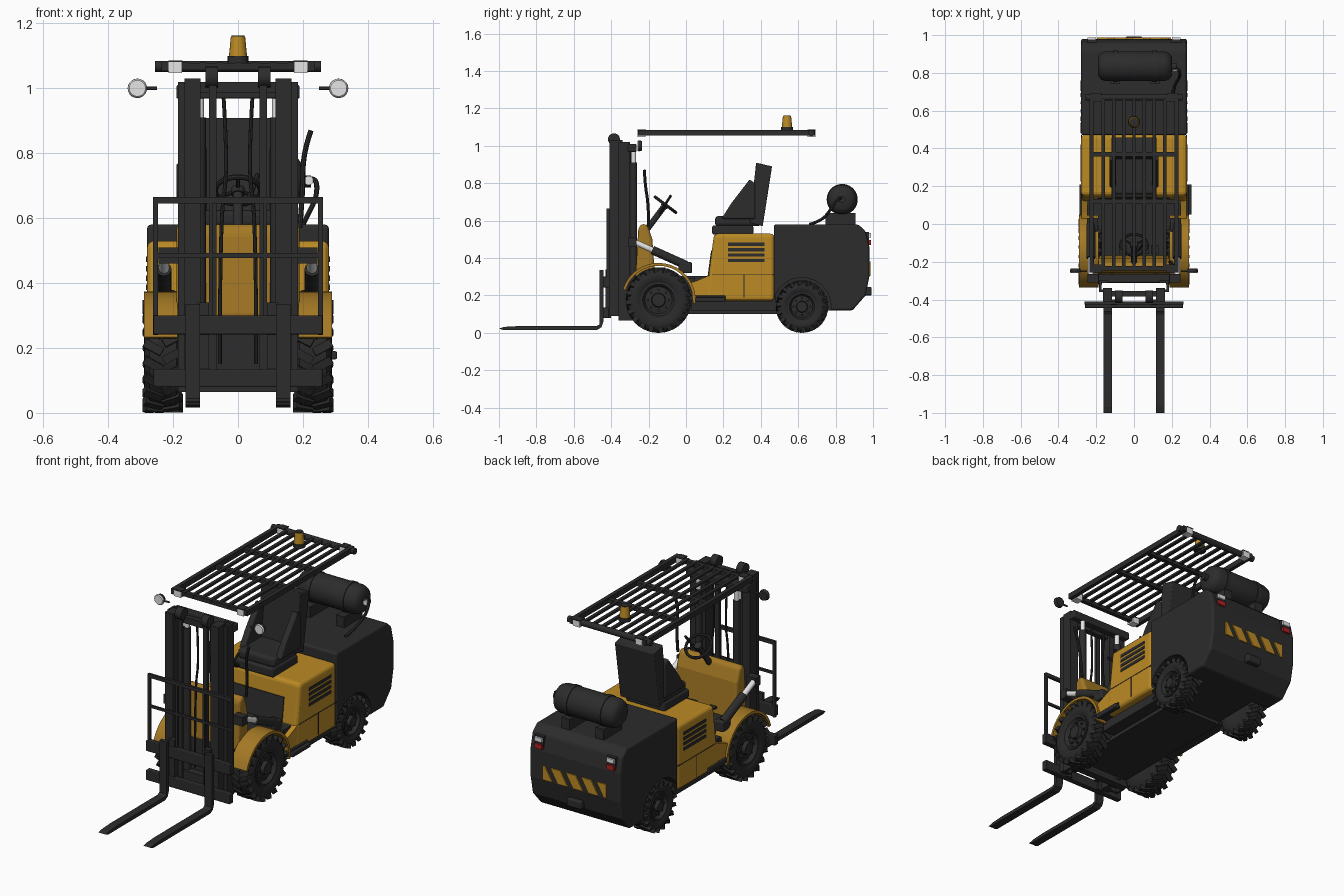
import bpy, bmesh, math
from mathutils import Matrix, Vector

if "Cube" in bpy.data.objects:
    bpy.data.objects.remove(bpy.data.objects["Cube"])


def material(name, r, g, b):
    m = bpy.data.materials.new(name)
    m.use_nodes = True
    m.diffuse_color = (r, g, b, 1)
    m.node_tree.nodes["Principled BSDF"].inputs["Base Color"].default_value = (r, g, b, 1)
    return m


DARK = material("dark grey", 0.025, 0.025, 0.025)
RUBBER = material("tyre black", 0.022, 0.022, 0.022)
YELLOW = material("yellow", 0.5, 0.255, 0.018)
OCHRE = material("ochre yellow", 0.37, 0.19, 0.018)
WHITE = material("white", 0.78, 0.78, 0.78)
RED = material("red", 0.42, 0.015, 0.015)


def finish(name, bm, mat, mirror=False, bevel=0, smooth=False):
    bmesh.ops.recalc_face_normals(bm, faces=bm.faces)
    me = bpy.data.meshes.new(name)
    bm.to_mesh(me)
    bm.free()
    ob = bpy.data.objects.new(name, me)
    bpy.context.collection.objects.link(ob)
    me.materials.append(mat)
    if bevel:
        mod = ob.modifiers.new("bevel", 'BEVEL')
        mod.width, mod.segments, mod.limit_method = bevel, 3, 'ANGLE'
    if mirror:
        ob.modifiers.new("mirror", 'MIRROR')
    if smooth:
        bpy.ops.object.select_all(action='DESELECT')
        ob.select_set(True)
        bpy.context.view_layer.objects.active = ob
        bpy.ops.object.shade_smooth_by_angle(angle=math.radians(40))
    return ob


def box(name, x, y, z, mat, **kw):
    bm = bmesh.new()
    lo, hi = Vector((x[0], y[0], z[0])), Vector((x[1], y[1], z[1]))
    size = hi - lo
    bmesh.ops.create_cube(bm, size=1, matrix=Matrix.Translation((lo + hi) / 2) @ Matrix.Diagonal((*size, 1)))
    return finish(name, bm, mat, **kw)


def prism(name, pts, span, mat, axis='x', **kw):
    """Extrude a (y, z) outline along x, or an (x, z) outline along y."""
    bm = bmesh.new()
    put = (lambda a, p: (a, p[0], p[1])) if axis == 'x' else (lambda a, p: (p[0], a, p[1]))
    face = bm.faces.new([bm.verts.new(put(span[0], p)) for p in pts])
    ext = bmesh.ops.extrude_face_region(bm, geom=[face])
    move = Vector(put(span[1] - span[0], (0, 0)))
    bmesh.ops.translate(bm, vec=move, verts=[v for v in ext["geom"] if isinstance(v, bmesh.types.BMVert)])
    return finish(name, bm, mat, **kw)


def rod(name, a, b, r, mat, r2=None, segs=20, **kw):
    a, b = Vector(a), Vector(b)
    d = b - a
    bm = bmesh.new()
    m = Matrix.Translation((a + b) / 2) @ d.to_track_quat('Z', 'Y').to_matrix().to_4x4()
    bmesh.ops.create_cone(bm, cap_ends=True, segments=segs, radius1=r, radius2=r if r2 is None else r2,
                          depth=d.length, matrix=m)
    return finish(name, bm, mat, smooth=True, **kw)


def lathe(name, profile, cy, cz, mat, steps=40, **kw):
    """Spin an (x, radius) profile about an axis parallel to x."""
    bm = bmesh.new()
    vs = [bm.verts.new((x, cy, cz + r)) for x, r in profile]
    es = [bm.edges.new(p) for p in zip(vs, vs[1:])]
    bmesh.ops.spin(bm, geom=vs + es, cent=(0, cy, cz), axis=(1, 0, 0), angle=math.tau, steps=steps)
    bmesh.ops.remove_doubles(bm, verts=bm.verts, dist=1e-5)
    return finish(name, bm, mat, smooth=True, **kw)


def tube(name, pts, r, mat, **kw):
    cu = bpy.data.curves.new(name, 'CURVE')
    cu.dimensions, cu.bevel_depth, cu.bevel_resolution, cu.use_fill_caps = '3D', r, 2, True
    sp = cu.splines.new('NURBS')
    sp.points.add(len(pts) - 1)
    for p, co in zip(sp.points, pts):
        p.co = (*co, 1)
    sp.use_endpoint_u, sp.order_u = True, 3
    tmp = bpy.data.objects.new(name, cu)
    bm = bmesh.new()
    bm.from_mesh(tmp.to_mesh())
    bpy.data.objects.remove(tmp)
    return finish(name, bm, mat, smooth=True, **kw)


# Wheels: carcass, chevron lugs, rim, hub and bolts
def wheel(tag, y, R, x0, x1, lugs):
    c, rim, w = R - 0.009, R * 0.55, x1 - x0
    lathe(tag + "_tyres", [(x0, rim), (x0, c - 0.02), (x0 + 0.015, c), (x1 - 0.015, c), (x1, c - 0.02),
                           (x1 + 0.002, rim + 0.02), (x1 - 0.01, rim)], y, R, RUBBER, mirror=True)
    bm = bmesh.new()
    for k in range(2 * lugs):
        s = 1 if k % 2 else -1
        m = (Matrix.Translation(((x0 + x1) / 2, y, R)) @ Matrix.Rotation(math.pi * k / lugs, 4, 'X')
             @ Matrix.Translation((s * w * 0.26, 0, R - 0.014)) @ Matrix.Rotation(s * 0.5, 4, 'Z')
             @ Matrix.Diagonal((w * 0.54, R * 0.15, 0.026, 1)))
        bmesh.ops.create_cube(bm, size=1, matrix=m)
    finish(tag + "_tread_lugs", bm, RUBBER, mirror=True)
    lathe(tag + "_rims", [(x0, 0), (x0, rim), (x1 - 0.004, rim), (x1 - 0.004, rim * 0.88), (x1 - 0.025, rim * 0.75),
                          (x1 - 0.02, rim * 0.4), (x1, rim * 0.36), (x1, 0)], y, R, DARK, mirror=True)
    for k in range(8):
        t = math.tau * k / 8
        p = (y + rim * 0.58 * math.cos(t), R + rim * 0.58 * math.sin(t))
        rod(tag + "_wheel_bolt", (x1 - 0.03, *p), (x1 - 0.012, *p), 0.007, DARK, segs=6, mirror=True)


wheel("front", -0.147, 0.175, 0.175, 0.288, 20)
wheel("rear", 0.62, 0.14, 0.175, 0.278, 18)

# Chassis, hood and counterweight
box("chassis", (-0.165, 0.165), (-0.265, 0.5), (0.1, 0.3), DARK)
box("underbody", (-0.235, 0.235), (0.03, 0.48), (0.12, 0.2), DARK)
hood = prism("hood", [(0.1, 0.17), (0.12, 0.3), (0.15, 0.53), (0.472, 0.53), (0.472, 0.17)], (-0.28, 0.28),
             YELLOW, bevel=0.02)
prism("hood_front_panel", [(0.115, 0.3), (0.134, 0.44), (0.142, 0.44), (0.125, 0.3)], (-0.19, 0.19), DARK)
prism("side_sills", [(0.03, 0.19), (0.03, 0.27), (0.06, 0.28), (0.13, 0.31), (0.13, 0.19)], (0.165, 0.278),
      YELLOW, mirror=True)
weight = prism("counterweight", [(0.47, 0.12), (0.47, 0.58), (0.92, 0.58), (0.96, 0.545), (0.98, 0.46), (0.98, 0.3),
                                 (0.96, 0.2), (0.89, 0.12)], (-0.28, 0.28), DARK, bevel=0.012)
arch = rod("arch_cutter", (0.165, 0.62, 0.14), (0.4, 0.62, 0.14), 0.155, DARK, segs=48, mirror=True)
arch.hide_render = True
for ob in (hood, weight):
    mod = ob.modifiers.new("arch", 'BOOLEAN')
    mod.operation, mod.solver, mod.object = 'DIFFERENCE', 'EXACT', arch
    bpy.context.view_layer.objects.active = ob
    for name in [m.name for m in ob.modifiers]:
        bpy.ops.object.modifier_apply(modifier=name)
bpy.data.objects.remove(arch)
for k in range(4):
    z = 0.378 + 0.029 * k
    box("hood_vent", (0.276, 0.283), (0.225, 0.42), (z, z + 0.017), DARK, mirror=True)
box("hood_seam", (0.276, 0.2815), (0.14, 0.47), (0.308, 0.312), DARK, mirror=True)
box("hood_door_seam", (0.276, 0.2815), (0.308, 0.312), (0.19, 0.31), DARK, mirror=True)
box("steps", (0.2, 0.288), (0.02, 0.21), (0.172, 0.2), DARK, mirror=True, bevel=0.004)
box("side_step", (0.28, 0.305), (0.05, 0.21), (0.165, 0.19), DARK, bevel=0.005)

# Rear details
for k in range(5):
    c = 0.095 * (k - 2)
    outline = [(c - 0.053, 0.305), (c + 0.008, 0.305), (c + 0.053, 0.382), (c - 0.008, 0.382)]
    prism("hazard_stripe", [(max(-0.195, min(0.195, x)), z) for x, z in outline], (0.979, 0.987), YELLOW, axis='y')
box("tail_lamp_housings", (0.195, 0.25), (0.95, 0.978), (0.465, 0.54), DARK, mirror=True)
box("reverse_lamps", (0.2, 0.245), (0.96, 0.988), (0.51, 0.533), WHITE, mirror=True)
box("brake_lamps", (0.2, 0.245), (0.96, 0.988), (0.47, 0.497), RED, mirror=True)
box("tow_hitch", (-0.045, 0.045), (0.95, 0.992), (0.2, 0.245), DARK, bevel=0.008)

# Front fenders
arc = [math.radians(-5 + 168 * k / 18) for k in range(19)]
ring = [(r, t) for r, ts in ((0.199, arc), (0.184, arc[::-1])) for t in ts]
prism("front_fenders", [(-0.147 + r * math.cos(t), 0.175 + r * math.sin(t)) for r, t in ring], (0.187, 0.29),
      OCHRE, mirror=True, smooth=True)

# Cowl, steering and levers
prism("cowl", [(-0.27, 0.29), (-0.255, 0.56), (-0.235, 0.585), (-0.205, 0.575), (-0.18, 0.5), (-0.165, 0.29)],
      (-0.19, 0.19), OCHRE, bevel=0.025)
hub, up = Vector((0, -0.11, 0.685)), Vector((0, 0.6, 0.8))
rod("steering_column", hub - up * 0.16, hub, 0.016, DARK)
rod("steering_hub", hub - up * 0.015, hub + up * 0.008, 0.02, DARK)
side = Vector((0, 0.8, -0.6))
loop = [hub + 0.07 * (Vector((math.cos(t), 0, 0)) + side * math.sin(t)) for t in
        [math.tau * k / 24 for k in range(25)]]
tube("steering_rim", loop, 0.008, DARK)
for p in loop[2:24:8]:
    rod("steering_spoke", hub, p, 0.006, DARK, segs=8)
tube("drive_lever", [(0.02, -0.14, 0.64), (0.05, -0.11, 0.69), (0.06, -0.08, 0.735)], 0.007, DARK)
tube("grab_lever", [(0.19, -0.2, 0.57), (0.2, -0.2, 0.68), (0.2, -0.22, 0.8), (0.225, -0.222, 0.87)], 0.008, DARK)
box("floor_plate", (-0.19, 0.19), (-0.19, 0.13), (0.29, 0.305), DARK)
box("entry_mats", (0.165, 0.25), (0.045, 0.125), (0.27, 0.305), DARK, mirror=True)
for x in (-0.06, 0.06, 0.11):
    box("pedal", (x - 0.02, x + 0.02), (-0.16, -0.11), (0.34, 0.35), DARK)

# Seat
box("seat_base", (-0.12, 0.12), (0.14, 0.36), (0.525, 0.575), DARK, bevel=0.01)
box("seat_cushion", (-0.115, 0.115), (0.155, 0.4), (0.57, 0.625), DARK, bevel=0.018)
prism("seat_back", [(0.34, 0.59), (0.375, 0.91), (0.46, 0.89), (0.41, 0.57)], (-0.12, 0.12), DARK, bevel=0.005)
prism("seat_side_supports", [(0.19, 0.61), (0.24, 0.69), (0.34, 0.82), (0.37, 0.8), (0.37, 0.61)], (0.095, 0.13),
      DARK, mirror=True, bevel=0.008)

# Gas tank
lathe("gas_tank", [(-0.19, 0), (-0.19, 0.05), (-0.175, 0.07), (-0.15, 0.079), (0.16, 0.079), (0.185, 0.07),
                   (0.2, 0.05), (0.2, 0)], 0.835, 0.713, DARK)
for x in (-0.1, 0.11):
    box("tank_cradle", (x - 0.025, x + 0.025), (0.745, 0.905), (0.575, 0.64), DARK)
    lathe("tank_strap", [(x - 0.012, 0.078), (x - 0.012, 0.083), (x + 0.012, 0.083), (x + 0.012, 0.078)],
          0.835, 0.713, DARK)
rod("tank_valve", (0.2, 0.835, 0.713), (0.225, 0.835, 0.713), 0.018, DARK)
rod("tank_gauge", (0.218, 0.81, 0.716), (0.218, 0.818, 0.716), 0.014, WHITE)
tube("gas_hose", [(0.2, 0.66, 0.58), (0.21, 0.73, 0.6), (0.245, 0.78, 0.67), (0.24, 0.82, 0.73), (0.215, 0.83, 0.715)],
     0.008, DARK)

# Mast
box("outer_mast_channels", (0.172, 0.185), (-0.36, -0.3), (0.065, 1.02), DARK, mirror=True)
for y in (-0.36, -0.312):
    box("outer_mast_flanges", (0.135, 0.185), (y, y + 0.012), (0.065, 1.02), DARK, mirror=True)
box("inner_mast_rails", (0.116, 0.165), (-0.41, -0.34), (0.09, 1.03), DARK, mirror=True)
box("lift_chains", (0.066, 0.09), (-0.402, -0.385), (0.12, 1.06), DARK, mirror=True)
rod("chain_sheaves", (0.062, -0.385, 1.035), (0.1, -0.385, 1.035), 0.032, DARK, mirror=True)
rod("lift_cylinders", (0.118, -0.28, 0.09), (0.118, -0.28, 0.91), 0.019, DARK, mirror=True)
rod("lift_rods", (0.118, -0.28, 0.91), (0.118, -0.28, 0.98), 0.013, WHITE, mirror=True)
tube("mast_hoses", [(0.056, -0.3, 0.15), (0.056, -0.3, 0.6), (0.03, -0.3, 0.75), (0.045, -0.3, 0.98)], 0.006, DARK,
     mirror=True)
box("upper_mast_beam", (-0.19, 0.19), (-0.31, -0.265), (0.968, 1.01), DARK, bevel=0.006)
box("inner_mast_beam", (-0.125, 0.125), (-0.385, -0.355), (0.985, 1.02), DARK)
box("lower_mast_beam", (-0.18, 0.18), (-0.312, -0.27), (0.065, 0.12), DARK)

# Tilt cylinders
box("tilt_anchors", (0.185, 0.245), (-0.31, -0.265), (0.46, 0.51), DARK, mirror=True)
rod("tilt_rods", (0.228, -0.275, 0.486), (0.228, -0.16, 0.434), 0.015, WHITE, mirror=True)
rod("tilt_cylinders", (0.228, -0.18, 0.443), (0.228, 0, 0.362), 0.023, DARK, mirror=True)
box("tilt_mounts", (0.19, 0.25), (-0.04, 0.032), (0.32, 0.378), DARK, mirror=True, bevel=0.008)

# Carriage, load guard and forks
for z0, z1 in ((0.08, 0.135), (0.242, 0.3)):
    box("carriage_plate", (-0.26, 0.26), (-0.445, -0.412), (z0, z1), DARK, bevel=0.004)
box("carriage_uprights", (0.09, 0.125), (-0.43, -0.4), (0.08, 0.34), DARK, mirror=True)
box("guard_side_bars", (0.247, 0.262), (-0.425, -0.41), (0.24, 0.665), DARK, mirror=True)
box("guard_inner_bars", (0.078, 0.09), (-0.423, -0.412), (0.3, 0.65), DARK, mirror=True)
box("guard_top_bar", (-0.262, 0.262), (-0.425, -0.41), (0.645, 0.665), DARK)
box("guard_middle_bar", (-0.255, 0.255), (-0.423, -0.412), (0.478, 0.492), DARK)
prism("forks", [(-0.442, 0.335), (-0.442, 0.06), (-0.452, 0.03), (-0.475, 0.016), (-0.98, 0.016), (-1.0, 0.024),
                (-0.97, 0.032), (-0.9, 0.036), (-0.478, 0.036), (-0.463, 0.045), (-0.463, 0.335)], (0.117, 0.162),
      DARK, mirror=True)

# Overhead guard
box("roof_side_rails", (0.214, 0.236), (-0.256, 0.69), (1.054, 1.084), DARK, mirror=True)
for k in range(7):
    x = 0.054 * (k - 3)
    box("roof_slat", (x - 0.009, x + 0.009), (-0.25, 0.67), (1.068, 1.08), DARK)
for y in (-0.235, 0.12, 0.37):
    box("roof_crossbar", (-0.22, 0.22), (y - 0.012, y + 0.012), (1.056, 1.078), DARK)
rod("roof_rear_bar", (-0.256, 0.67, 1.068), (0.256, 0.67, 1.068), 0.017, DARK)
for y in (-0.258, 0.65):
    box("roof_lamps", (0.173, 0.214), (y, y + 0.042), (1.048, 1.081), WHITE, mirror=True)
    box("roof_lamp_caps", (0.171, 0.214), (y - 0.001, y + 0.043), (1.081, 1.086), DARK, mirror=True)
rod("beacon_base", (0, 0.54, 1.078), (0, 0.54, 1.1), 0.032, DARK)
rod("beacon", (0, 0.54, 1.098), (0, 0.54, 1.16), 0.028, YELLOW, r2=0.022)
rod("beacon_cap", (0, 0.54, 1.158), (0, 0.54, 1.163), 0.02, DARK)

# Mirrors
rod("mirror_stalks", (0.25, -0.25, 1.0), (0.29, -0.25, 1.0), 0.005, DARK, mirror=True)
rod("mirror_backs", (0.31, -0.254, 1.0), (0.31, -0.235, 1.0), 0.03, DARK, r2=0.026, mirror=True)
rod("mirror_faces", (0.31, -0.26, 1.0), (0.31, -0.253, 1.0), 0.025, WHITE, r2=0.03, mirror=True)
